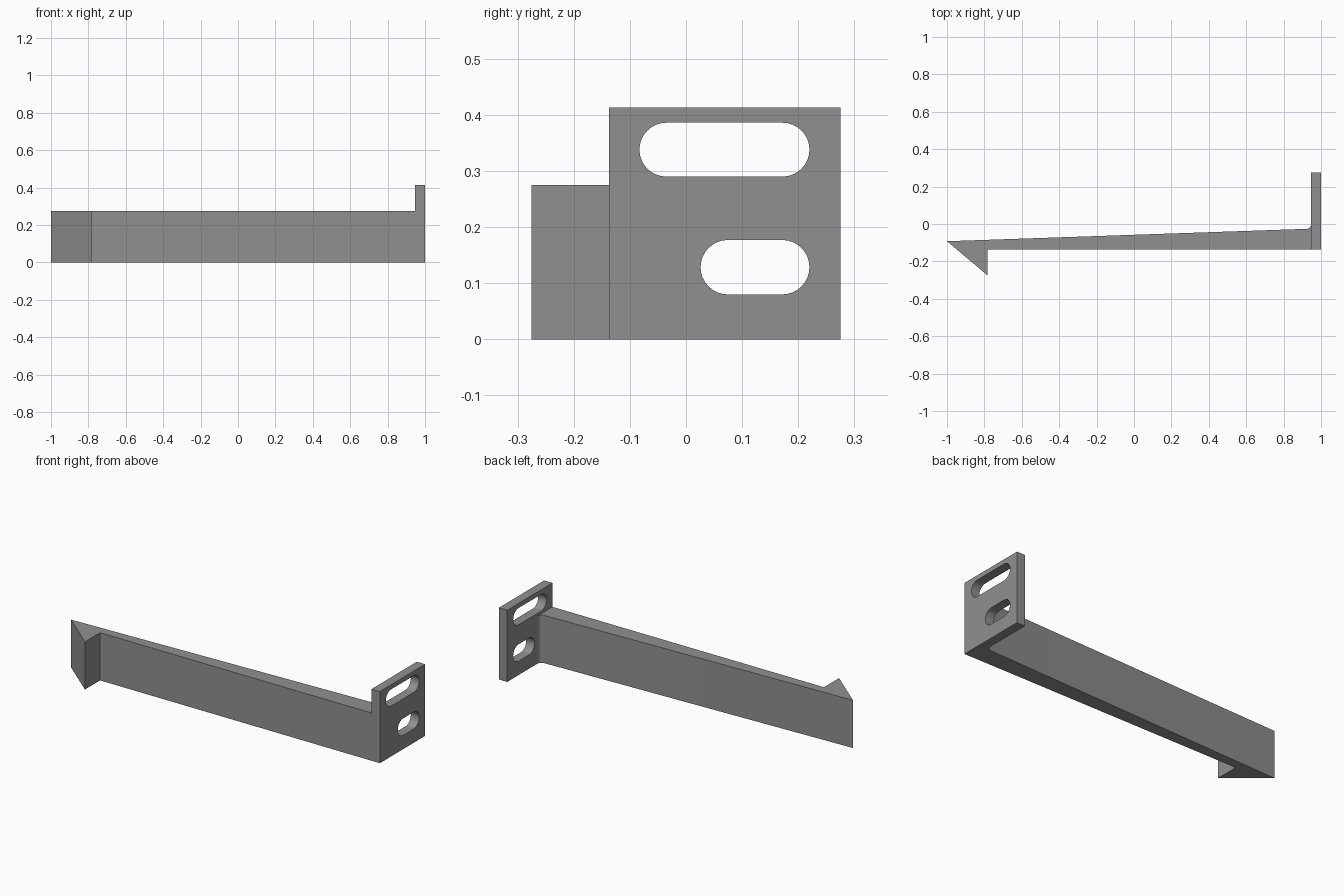
import bpy, bmesh, math
from mathutils import Vector

if "Cube" in bpy.data.objects:
    bpy.data.objects.remove(bpy.data.objects["Cube"])

grey = bpy.data.materials.new("grey")
grey.diffuse_color = (0.28, 0.28, 0.28, 1)
grey.use_nodes = True
grey.node_tree.nodes["Principled BSDF"].inputs["Base Color"].default_value = grey.diffuse_color


def arc(cx, cy, r, a0, a1, n):
    """Points on a circular arc, angles in degrees."""
    return [(cx + r * math.cos(math.radians(a0 + (a1 - a0) * i / n)),
             cy + r * math.sin(math.radians(a0 + (a1 - a0) * i / n))) for i in range(n + 1)]


def slot(y0, y1, z0, z1):
    """Horizontal slot outline with round ends."""
    r, zc = (z1 - z0) / 2, (z0 + z1) / 2
    return arc(y1 - r, zc, r, -90, 90, 16) + arc(y0 + r, zc, r, 90, 270, 16)


def prism(name, loops, place, normal, depth):
    """Fill an outline (with optional holes) and extrude it along the normal."""
    bm = bmesh.new()
    normal = Vector(normal)
    for loop in loops:
        vs = [bm.verts.new(place(*p)) for p in loop]
        for a, b in zip(vs, vs[1:] + vs[:1]):
            bm.edges.new((a, b))
    bmesh.ops.triangle_fill(bm, edges=bm.edges[:], use_beauty=True, normal=normal)
    ext = bmesh.ops.extrude_face_region(bm, geom=bm.faces[:], use_keep_orig=True)
    moved = [g for g in ext["geom"] if isinstance(g, bmesh.types.BMVert)]
    bmesh.ops.translate(bm, verts=moved, vec=normal * depth)
    bmesh.ops.recalc_face_normals(bm, faces=bm.faces[:])
    me = bpy.data.meshes.new(name)
    bm.to_mesh(me)
    bm.free()
    me.materials.append(grey)
    ob = bpy.data.objects.new(name, me)
    bpy.context.collection.objects.link(ob)
    return ob


# Tapered arm with barbed hook at the left and a fillet against the plate
XP, FRONT = 0.947, -0.137
R = 0.025
outline = [(-1, -0.092), (-0.783, -0.275), (-0.783, FRONT), (XP, FRONT)]
outline += arc(XP - R, -0.026 + R, R, 0, -90, 8)
arm = prism("arm_with_hook", [outline], lambda x, y: (x, y, 0), (0, 0, 1), 0.275)

# Mounting plate with two slots
plate_outline = [(FRONT, 0), (0.275, 0), (0.275, 0.413), (FRONT, 0.413)]
plate = prism("mounting_plate",
              [plate_outline, slot(-0.083, 0.22, 0.29, 0.386), slot(0.026, 0.22, 0.08, 0.177)],
              lambda y, z: (XP, y, z), (1, 0, 0), 1 - XP)

# Smooth the slot ends and fillet, keep edges sharp
for ob in (arm, plate):
    bpy.ops.object.select_all(action='DESELECT')
    ob.select_set(True)
    bpy.context.view_layer.objects.active = ob
    bpy.ops.object.shade_smooth_by_angle(angle=math.radians(30))
